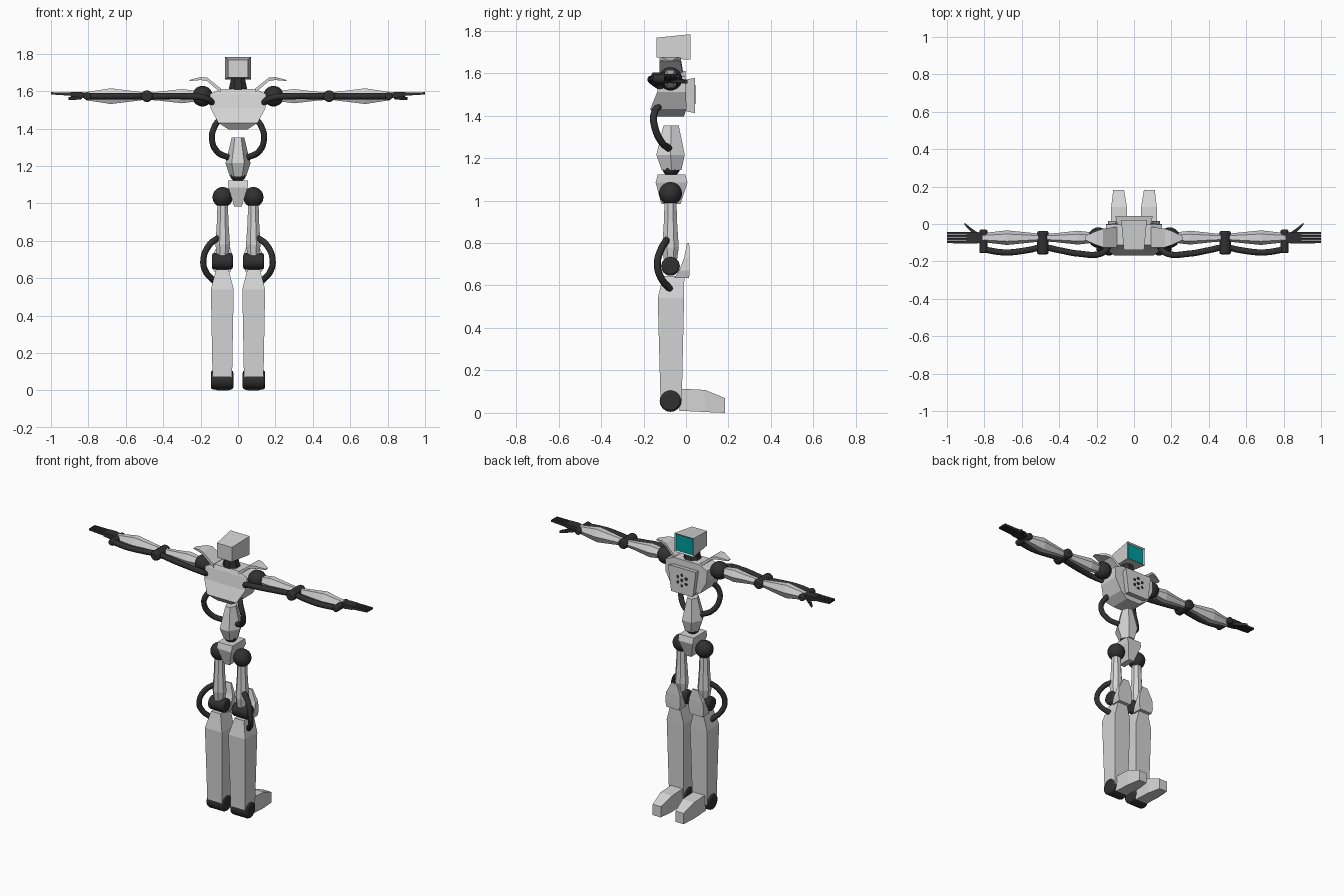
import bpy, bmesh, math
from mathutils import Vector, Matrix

cube = bpy.data.objects.get("Cube")
if cube:
    bpy.data.objects.remove(cube, do_unlink=True)


def material(name, color):
    m = bpy.data.materials.new(name)
    m.use_nodes = True
    m.diffuse_color = (*color, 1)
    bsdf = next(n for n in m.node_tree.nodes if n.type == 'BSDF_PRINCIPLED')
    bsdf.inputs["Base Color"].default_value = (*color, 1)
    return m


SHELL = material("shell_grey", (0.66, 0.66, 0.66))
DARK = material("joint_black", (0.03, 0.03, 0.03))
TEAL = material("screen_teal", (0.0, 0.33, 0.34))
BODY_Y = -0.073
ARM_Z = 1.573


def finish(name, bm, mat, mirror=False, bevel=0, smooth=False):
    bmesh.ops.recalc_face_normals(bm, faces=bm.faces)
    mesh = bpy.data.meshes.new(name)
    bm.to_mesh(mesh)
    bm.free()
    mesh.materials.append(mat)
    ob = bpy.data.objects.new(name, mesh)
    bpy.context.collection.objects.link(ob)
    if bevel:
        mod = ob.modifiers.new("Bevel", 'BEVEL')
        mod.width, mod.segments, mod.limit_method = bevel, 2, 'ANGLE'
    if mirror:
        ob.modifiers.new("Mirror", 'MIRROR')
    if smooth:
        bpy.context.view_layer.objects.active = ob
        bpy.ops.object.select_all(action='DESELECT')
        ob.select_set(True)
        bpy.ops.object.shade_smooth_by_angle(angle=math.radians(40))
    return ob


def loft(name, sections, mat=SHELL, axis='z', sides=4, **kw):
    """Skin rings given as (centre, half_u, half_v) across an axis."""
    u, v = {'x': (1, 2), 'y': (0, 2), 'z': (0, 1)}[axis]
    off = 0.5 if sides in (4, 8) else 0
    angles = [2 * math.pi * (i + off) / sides for i in range(sides)]
    mu = max(math.cos(a) for a in angles)
    mv = max(math.sin(a) for a in angles)
    bm = bmesh.new()
    rings = []
    for centre, hu, hv in sections:
        ring = []
        for a in angles:
            p = Vector(centre)
            p[u] += hu * math.cos(a) / mu
            p[v] += hv * math.sin(a) / mv
            ring.append(bm.verts.new(p))
        rings.append(ring)
    for r, s in zip(rings, rings[1:]):
        for i in range(sides):
            j = (i + 1) % sides
            bm.faces.new((r[i], r[j], s[j], s[i]))
    bm.faces.new(rings[0])
    bm.faces.new(rings[-1])
    return finish(name, bm, mat, **kw)


def ball(name, centre, radius, **kw):
    bm = bmesh.new()
    bmesh.ops.create_uvsphere(bm, u_segments=24, v_segments=16, radius=radius,
                              matrix=Matrix.Translation(centre))
    return finish(name, bm, DARK, smooth=True, **kw)


def drum(name, centre, radius, length, axis, segs=24, mat=DARK, **kw):
    rot = Matrix.Rotation(math.pi / 2, 4, 'Y' if axis == 'x' else 'X')
    bm = bmesh.new()
    bmesh.ops.create_cone(bm, cap_ends=True, segments=segs, radius1=radius,
                          radius2=radius, depth=length,
                          matrix=Matrix.Translation(centre) @ rot)
    return finish(name, bm, mat, smooth=True, **kw)


def cables(name, points, radius):
    for side, s in (("left", 1), ("right", -1)):
        cu = bpy.data.curves.new(f"{side}_{name}", 'CURVE')
        cu.dimensions = '3D'
        cu.bevel_depth, cu.bevel_resolution, cu.use_fill_caps = radius, 3, True
        cu.resolution_u = 8
        sp = cu.splines.new('BEZIER')
        sp.bezier_points.add(len(points) - 1)
        for bp, (x, y, z) in zip(sp.bezier_points, points):
            bp.co = (s * x, y, z)
            bp.handle_left_type = bp.handle_right_type = 'AUTO'
        cu.materials.append(DARK)
        bpy.context.collection.objects.link(bpy.data.objects.new(cu.name, cu))


# Head with a recessed screen on its face
head = loft("head", [((0, -0.14, 1.72), 0.054, 0.047),
                     ((0, 0.022, 1.723), 0.069, 0.06)], axis='y')
bm = bmesh.new()
bm.from_mesh(head.data)
face = max(bm.faces, key=lambda f: f.calc_center_median().y)
bmesh.ops.inset_individual(bm, faces=[face], thickness=0.011, depth=-0.008)
face.material_index = 1
bm.to_mesh(head.data)
bm.free()
head.data.materials.append(TEAL)

# Neck
loft("neck", [((0, -0.065, 1.59), 0.055, 0.05), ((0, -0.068, 1.63), 0.045, 0.045),
              ((0, -0.07, 1.685), 0.033, 0.04)], DARK, sides=8)

# Torso and chest plate with its ring of sound holes
loft("torso", [((0, -0.075, 1.395), 0.05, 0.065), ((0, -0.083, 1.43), 0.105, 0.085),
               ((0, -0.068, 1.51), 0.148, 0.068), ((0, -0.062, 1.585), 0.15, 0.06),
               ((0, -0.058, 1.61), 0.09, 0.055)])
chest = loft("chest_plate", [((0, -0.02, 1.495), 0.085, 0.07),
                             ((0, 0.042, 1.495), 0.1, 0.083)], axis='y')
for v in chest.data.vertices:
    if v.co.z < 1.49:
        v.co.x *= 0.78
for i in range(7):
    a = i * math.pi / 3 + math.pi / 6
    r = 0.034 if i < 6 else 0
    drum(f"sound_hole_{i + 1}", (r * math.cos(a), 0.042, 1.5 + r * math.sin(a)),
         0.011, 0.004, 'y', segs=6)

# Shoulders: ball and swept guard
ball("shoulder_ball", (0.19, BODY_Y, ARM_Z), 0.055, mirror=True)
loft("shoulder_guard", [((0.09, -0.07, 1.6), 0.055, 0.012),
                        ((0.165, -0.075, 1.663), 0.05, 0.009),
                        ((0.2, -0.075, 1.667), 0.038, 0.008),
                        ((0.258, -0.075, 1.657), 0.012, 0.003)],
     axis='x', mirror=True)

# Arms
loft("upper_arm", [((x, BODY_Y, ARM_Z), h, k) for x, h, k in
                   ((0.2, 0.025, 0.025), (0.3, 0.037, 0.038),
                    (0.42, 0.024, 0.024), (0.48, 0.02, 0.02))],
     axis='x', sides=6, mirror=True)
drum("elbow_joint", (0.487, -0.1, ARM_Z), 0.031, 0.125, 'y', mirror=True, bevel=0.01)
loft("forearm", [((x, BODY_Y, ARM_Z), h, k) for x, h, k in
                 ((0.5, 0.02, 0.02), (0.55, 0.026, 0.026),
                  (0.68, 0.039, 0.042), (0.81, 0.024, 0.022))],
     axis='x', sides=6, mirror=True)
drum("wrist_joint", (0.805, -0.093, ARM_Z), 0.021, 0.125, 'y', mirror=True, bevel=0.007)
cables("arm_cable", [(0.13, -0.11, 1.53), (0.17, -0.155, 1.56), (0.3, -0.158, ARM_Z),
                     (0.4, -0.14, ARM_Z), (0.487, -0.125, ARM_Z),
                     (0.57, -0.14, ARM_Z), (0.69, -0.152, ARM_Z),
                     (0.81, -0.135, ARM_Z)], 0.017)

# Hands
loft("palm", [((0.81, BODY_Y, 1.577), 0.024, 0.014), ((0.84, BODY_Y, 1.58), 0.031, 0.015),
              ((0.895, BODY_Y, 1.583), 0.031, 0.011)], DARK, axis='x', mirror=True)
for i in range(4):
    y = BODY_Y + (i - 1.5) * 0.0158
    loft(f"finger_{i + 1}", [((0.885, y, 1.584), 0.0068, 0.009),
                             ((1.0, y, 1.588), 0.006, 0.006)], DARK, axis='x', mirror=True)
loft("thumb", [((0.835, -0.06, 1.568), 0.013, 0.011), ((0.87, -0.033, 1.563), 0.011, 0.01),
               ((0.905, 0.0, 1.56), 0.006, 0.008)], DARK, axis='x', mirror=True)

# Abdomen, waist joint and pelvis
loft("abdomen", [((0, -0.068, 1.143), 0.043, 0.046), ((0, BODY_Y, 1.215), 0.067, 0.067),
                 ((0, -0.07, 1.353), 0.033, 0.036)], sides=6)
ball("waist_joint", (0, -0.07, 1.155), 0.042)
loft("pelvis", [((0, -0.071, 0.983), 0.02, 0.045), ((0, -0.068, 1.085), 0.052, 0.075),
                ((0, -0.068, 1.122), 0.053, 0.065)])
cables("waist_cable", [(0.09, -0.115, 1.46), (0.125, -0.15, 1.41), (0.14, -0.148, 1.35),
                       (0.11, -0.115, 1.275), (0.05, -0.08, 1.245)], 0.0165)

# Legs
ball("hip_ball", (0.082, BODY_Y, 1.033), 0.054, mirror=True)
loft("thigh", [((0.082, BODY_Y, z), h, h) for z, h in
               ((1.0, 0.028), (0.9, 0.031), (0.78, 0.039), (0.73, 0.032), (0.69, 0.03))],
     sides=8, mirror=True)
drum("knee_joint", (0.084, BODY_Y, 0.69), 0.044, 0.112, 'x', mirror=True, bevel=0.012)
loft("knee_guard", [((0.084, -0.02, 0.635), 0.045, 0.035), ((0.084, -0.008, 0.67), 0.054, 0.024),
                    ((0.082, 0.004, 0.73), 0.05, 0.013), ((0.075, 0.01, 0.8), 0.02, 0.005)],
     mirror=True)
loft("shin", [((0.084, -0.07, 0.055), 0.052, 0.05), ((0.084, -0.071, 0.54), 0.061, 0.062),
              ((0.084, -0.058, 0.645), 0.034, 0.05)], mirror=True)
cables("leg_cable", [(0.1, -0.085, 0.82), (0.155, -0.115, 0.775), (0.185, -0.135, 0.7),
                     (0.175, -0.12, 0.64), (0.125, -0.075, 0.582)], 0.0165)

# Ankles and feet
drum("ankle_joint", (0.085, BODY_Y, 0.056), 0.051, 0.12, 'x', mirror=True, bevel=0.012)
loft("foot", [((0.08, -0.03, 0.062), 0.042, 0.052), ((0.08, 0.09, 0.056), 0.042, 0.052),
              ((0.082, 0.183, 0.035), 0.029, 0.035)], axis='y', mirror=True)
